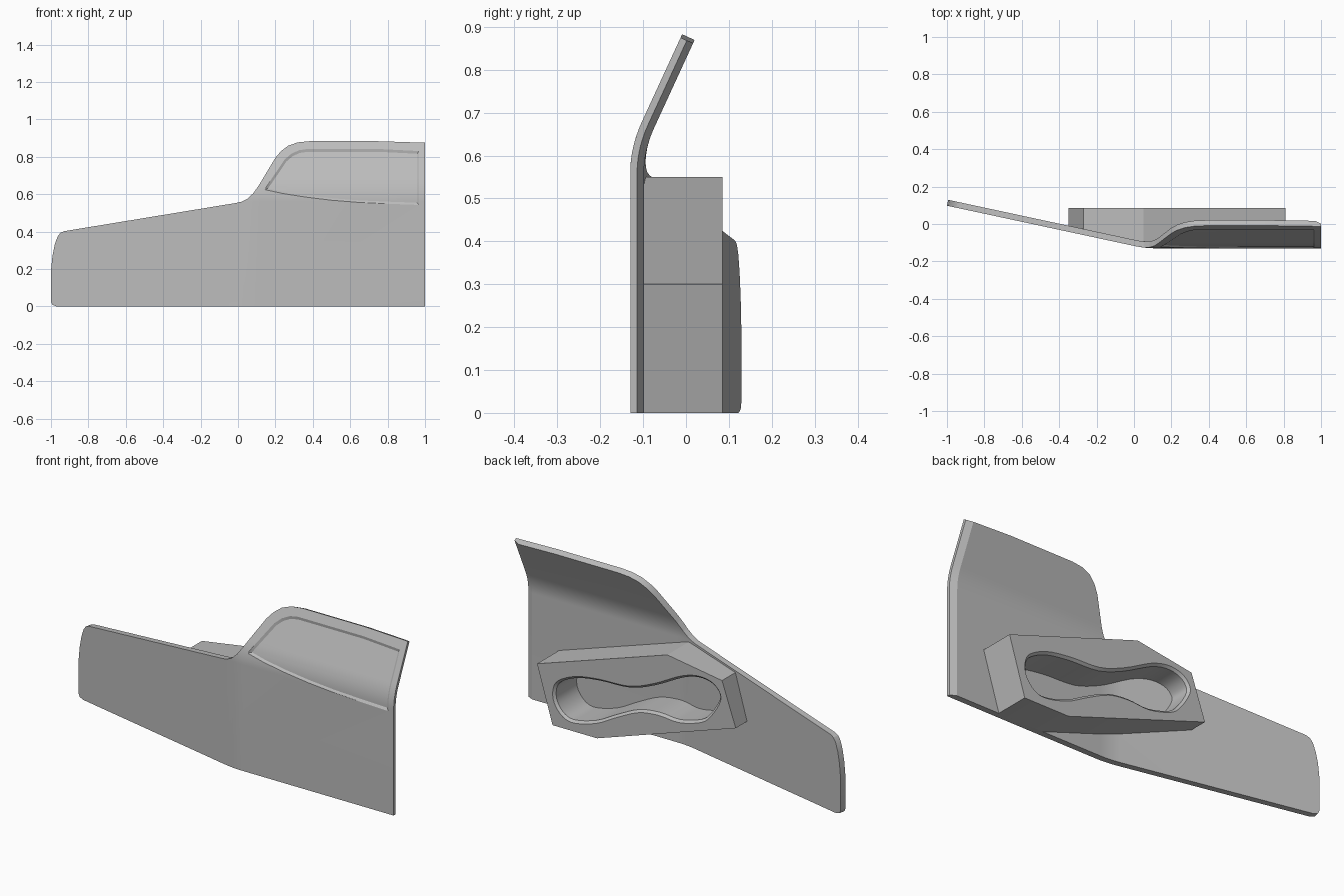
import bpy
import bmesh
from math import radians
from mathutils import Vector

if "Cube" in bpy.data.objects:
    bpy.data.objects.remove(bpy.data.objects["Cube"])

THICK = 0.032
BACK = 0.085

grey = bpy.data.materials.new("plain grey")
grey.use_nodes = True
COLOUR = (0.5, 0.5, 0.5, 1)
grey.diffuse_color = COLOUR
grey.node_tree.nodes["Principled BSDF"].inputs["Base Color"].default_value = COLOUR


def hinge(u, w):
    """Soft bend: zero before, straight slope after. Returns value and slope."""
    if u <= -w:
        return 0, 0
    if u >= w:
        return u, 1
    return (u + w) ** 2 / (4 * w), (u + w) / (2 * w)


def surface(x, z):
    """Front surface of the bent panel and its rearward normal."""
    a, da = hinge(0.06 - x, 0.06)
    b, db = hinge(z - 0.62, 0.06)
    y = -0.13 + 0.215 * a + 0.46 * b
    return Vector((x, y, z)), Vector((0.215 * da, 1, -0.46 * db)).normalized()


def smooth_loop(points, steps=4):
    """Closed rounded curve through the points."""
    pts = [Vector(p) for p in points]
    out = []
    for i in range(len(pts)):
        a, b, c, d = (pts[(i + k) % len(pts)] for k in (-1, 0, 1, 2))
        for s in range(steps):
            t = s / steps
            out.append(0.5 * (2 * b + (c - a) * t + (2 * a - 5 * b + 4 * c - d) * t ** 2
                              + (3 * b - a - 3 * c + d) * t ** 3))
    return out


def offset(points, dist):
    """Grow a counter-clockwise loop outward by dist."""
    pts = [Vector(p) for p in points]
    out = []
    for i, p in enumerate(pts):
        e = (p - pts[i - 1]).normalized()
        f = (pts[(i + 1) % len(pts)] - p).normalized()
        n = Vector((e.y + f.y, -e.x - f.x))
        out.append(p + n * (dist * 2 / max(n.length_squared, 1)))
    return out


def loft(name, rings):
    """Solid through (loop, y) rings of equal point count."""
    bm = bmesh.new()
    loops = [[bm.verts.new((p[0], y, p[1])) for p in loop] for loop, y in rings]
    n = len(loops[0])
    for a, b in zip(loops, loops[1:]):
        for i in range(n):
            j = (i + 1) % n
            bm.faces.new((a[i], a[j], b[j], b[i]))
    bm.faces.new(loops[0])
    bm.faces.new(loops[-1])
    bmesh.ops.recalc_face_normals(bm, faces=bm.faces)
    mesh = bpy.data.meshes.new(name)
    bm.to_mesh(mesh)
    bm.free()
    ob = bpy.data.objects.new(name, mesh)
    bpy.context.collection.objects.link(ob)
    mesh.materials.append(grey)
    return ob


def cut(ob, cutter):
    mod = ob.modifiers.new("cut", "BOOLEAN")
    mod.operation = "DIFFERENCE"
    mod.solver = "EXACT"
    mod.object = cutter
    bpy.context.view_layer.objects.active = ob
    bpy.ops.object.modifier_apply(modifier=mod.name)
    bpy.data.objects.remove(cutter)


def slice_mesh(bm, axis, values):
    for v in values:
        co = Vector((0, 0, 0))
        co[axis] = v
        no = Vector((0, 0, 0))
        no[axis] = 1
        bmesh.ops.bisect_plane(bm, geom=bm.verts[:] + bm.edges[:] + bm.faces[:],
                               plane_co=co, plane_no=no, dist=1e-5)


def finish(ob, bm):
    bmesh.ops.recalc_face_normals(bm, faces=bm.faces)
    bm.to_mesh(ob.data)
    bm.free()
    bpy.ops.object.select_all(action="DESELECT")
    ob.select_set(True)
    bpy.context.view_layer.objects.active = ob
    bpy.ops.object.shade_smooth_by_angle(angle=radians(25))


# Panel outline, drawn flat and bent afterwards
outline = [(-0.97, 0), (1, 0), (1, 0.875), (0.75, 0.883), (0.38, 0.883), (0.32, 0.877),
           (0.27, 0.86), (0.23, 0.83), (0.2, 0.795), (0.11, 0.645), (0.08, 0.603),
           (0.05, 0.575), (0.02, 0.56), (-0.01, 0.553), (-0.93, 0.402), (-0.95, 0.393),
           (-0.965, 0.373), (-0.98, 0.33), (-0.992, 0.27), (-1, 0.19), (-1, 0.025),
           (-0.992, 0.008)]
panel = loft("panel", [(outline, 0), (outline, THICK)])

# Shallow window recess with sloping sides
window = [(0.142, 0.625), (0.24, 0.604), (0.36, 0.585), (0.5, 0.568), (0.65, 0.556),
          (0.8, 0.549), (0.968, 0.543), (0.968, 0.83), (0.75, 0.841), (0.37, 0.841),
          (0.325, 0.834), (0.285, 0.815), (0.25, 0.785)]
cut(panel, loft("window_cutter", [(offset(window, 0.012), -0.008), (offset(window, -0.011), 0.008)]))

# Chamfer along the rear of the straight end
bevel = loft("chamfer_cutter", [([(1.0, -1), (1.2, -1), (1.2, 2), (1.0, 2)], THICK / 2),
                                ([(0.965, -1), (1.2, -1), (1.2, 2), (0.965, 2)], THICK + 0.001)])
cut(panel, bevel)

# Bend the panel
bm = bmesh.new()
bm.from_mesh(panel.data)
slice_mesh(bm, 0, [0.012 * i for i in range(11)])
slice_mesh(bm, 2, [0.56 + 0.012 * i for i in range(11)])
for v in bm.verts:
    p, n = surface(v.co.x, v.co.z)
    v.co = p + n * v.co.y
finish(panel, bm)

# Angular grip block behind the panel
block = [(0.72, 0), (0.46, 0), (-0.35, 0.27), (-0.27, 0.5), (0.05, 0.55), (0.81, 0.3)]
grip = loft("grip_block", [(block, -0.2), (block, BACK)])

# Wavy finger opening with a small chamfered rim
opening = smooth_loop([(0.71, 0.12), (0.717, 0.19), (0.685, 0.245), (0.585, 0.293),
                       (0.45, 0.315), (0.276, 0.325), (0.13, 0.377), (-0.03, 0.46),
                       (-0.13, 0.487), (-0.21, 0.475), (-0.255, 0.435), (-0.26, 0.385),
                       (-0.21, 0.3), (-0.15, 0.247), (-0.02, 0.211), (0.1, 0.217),
                       (0.218, 0.2), (0.346, 0.14), (0.463, 0.078), (0.59, 0.045),
                       (0.66, 0.06)])[::-1]
area = sum(a.x * b.y - a.y * b.x for a, b in zip(opening, opening[1:] + opening[:1]))
inward = -0.012 if area > 0 else 0.012
inner = offset(opening, inward)
cut(grip, loft("opening_cutter", [(inner, -0.5), (inner, BACK - 0.012),
                                  (opening, BACK), (opening, BACK + 0.05)]))

# Fit the block's front to the panel
bm = bmesh.new()
bm.from_mesh(grip.data)
slice_mesh(bm, 0, [0.03 * i for i in range(5)])
for v in bm.verts:
    if v.co.y < -0.15:
        p, n = surface(v.co.x, min(v.co.z, 0.5))
        v.co.y = p.y + THICK * 0.6
finish(grip, bm)
